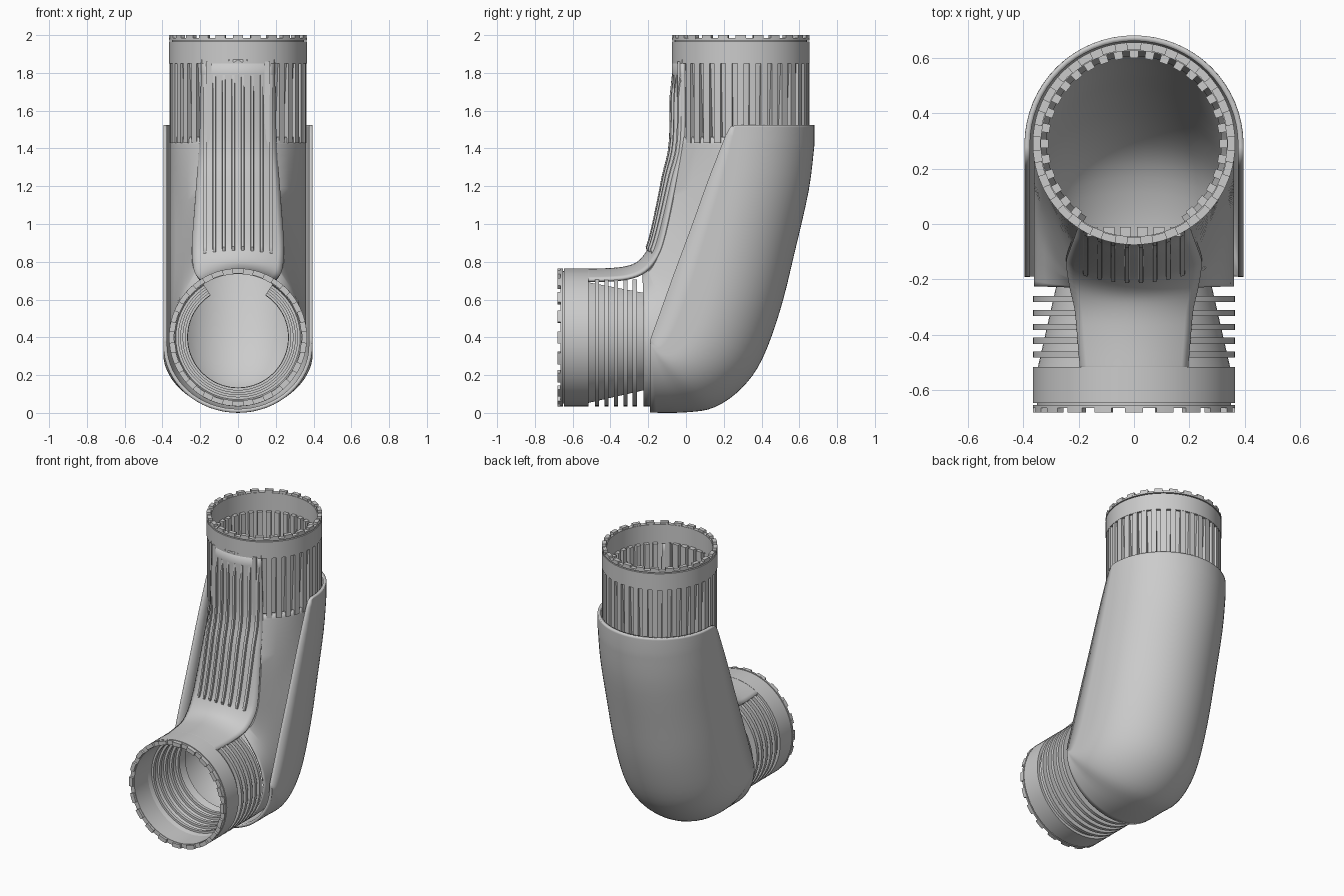
import bpy, bmesh, math
from mathutils import Matrix, Vector

cube = bpy.data.objects.get("Cube")
if cube:
    bpy.data.objects.remove(cube)


def finish(name, bm, thickness=0, matrix=None):
    bmesh.ops.recalc_face_normals(bm, faces=bm.faces)
    mesh = bpy.data.meshes.new(name)
    bm.to_mesh(mesh)
    bm.free()
    ob = bpy.data.objects.new(name, mesh)
    bpy.context.collection.objects.link(ob)
    if matrix:
        ob.matrix_world = matrix
    if thickness:
        mod = ob.modifiers.new("Wall", 'SOLIDIFY')
        mod.thickness = thickness
        mod.offset = 0
    bpy.ops.object.select_all(action='DESELECT')
    ob.select_set(True)
    bpy.context.view_layer.objects.active = ob
    bpy.ops.object.shade_smooth_by_angle(angle=math.radians(35))
    return ob


def loft(bm, rows, closed=False, caps=False, loop=False):
    """Skin rows of points; closed joins each row, loop joins last row to first."""
    vs = [[bm.verts.new(p) for p in row] for row in rows]
    n = len(vs[0])
    for i in range(len(vs) if loop else len(vs) - 1):
        a, b = vs[i], vs[(i + 1) % len(vs)]
        for j in range(n if closed else n - 1):
            k = (j + 1) % n
            bm.faces.new((a[j], a[k], b[k], b[j]))
    if caps:
        bm.faces.new(vs[0])
        bm.faces.new(vs[-1])


def revolve(bm, profile, start=0, end=360, steps=72):
    """Spin a closed (radius, height) profile, angle measured from +y."""
    full = end - start >= 360
    rows = []
    for i in range(steps if full else steps + 1):
        a = math.radians(start + (end - start) * i / steps)
        rows.append([(r * math.sin(a), r * math.cos(a), z) for r, z in profile])
    loft(bm, rows, closed=True, caps=not full, loop=full)


def rect(r0, r1, z0, z1):
    return [(r0, z0), (r1, z0), (r1, z1), (r0, z1)]


def smooth_path(points, per=4):
    """Catmull-Rom resampling of a short control list."""
    pts = [Vector(p) for p in points]
    out = []
    for i in range(len(pts) - 1):
        a, b, c, d = pts[max(i - 1, 0)], pts[i], pts[i + 1], pts[min(i + 2, len(pts) - 1)]
        for s in range(per):
            t = s / per
            out.append(b + (c - a) * t / 2 + (2 * a - 5 * b + 4 * c - d) * t * t / 2
                       + (3 * b - a - 3 * c + d) * t ** 3 / 2)
    return out + [pts[-1]]


R = 0.365
upper = Matrix.Translation((0, 0.29, 0)) @ Matrix.Rotation(math.pi, 4, 'Z')
lower = Matrix.Translation((0, 0, 0.4)) @ Matrix.Rotation(math.pi / 2, 4, 'X')

# Collars with a thin groove and a toothed rim
for name, m, z0, z1, teeth in (("upper", upper, 1.85, 2.0, 24), ("lower", lower, 0.515, 0.68, 20)):
    bm = bmesh.new()
    g = z1 - 0.035
    revolve(bm, [(0.335, z0), (R, z0), (R, g), (0.35, g), (0.35, g + 0.007),
                 (R, g + 0.007), (R, z1 - 0.016), (0.335, z1 - 0.016)])
    finish(name + "_collar", bm, matrix=m)
    bm = bmesh.new()
    pitch = 360 / teeth
    for i in range(teeth):
        revolve(bm, rect(0.338, R, z1 - 0.02, z1), (i - 0.28) * pitch, (i + 0.28) * pitch, 4)
    finish(name + "_rim_teeth", bm, matrix=m)

# Tapered cores behind the cooling slots
for name, m, lo, hi, r_lo in (("upper_core", upper, 1.42, 1.86, 0.315), ("lower_core", lower, 0.2, 0.53, 0.265)):
    bm = bmesh.new()
    revolve(bm, [(r_lo, lo), (r_lo + 0.01, lo), (0.35, hi), (0.34, hi)], 33, 327, 60)
    finish(name, bm, matrix=m)

# Ring fins on the lower tube
bm = bmesh.new()
for i in range(5):
    z = 0.26 + 0.05 * i
    revolve(bm, rect(0.267 + 0.012 * i, R, z, z + 0.022), 33, 327, 60)
finish("lower_ring_fins", bm, matrix=lower)

# Upright fins around the upper tube
bm = bmesh.new()
for i in range(4, 33):
    a = i * 10
    revolve(bm, rect(0.308, R - 0.002, 1.43, 1.86), a - 2.8, a + 2.8, 2)
finish("upper_upright_fins", bm, matrix=upper)

# Inner ribs behind the front panel
bm = bmesh.new()
for i in range(6):
    x = -0.15 + 0.06 * i
    loft(bm, [[(x + dx, y, z) for dx, y in ((-0.02, -0.045), (0.02, -0.045), (0.02, -0.01), (-0.02, -0.01))]
              for z in (1.2, 1.86)], closed=True, caps=True)
finish("inner_front_ribs", bm)

# Elbow body: front y, front z, back y, back z, front half width, cheek bulge
stations = smooth_path([
    (-0.06, 1.46, 0.64, 1.46, 0.2, 0.035),
    (-0.095, 1.25, 0.62, 1.2, 0.215, 0.02),
    (-0.135, 1.05, 0.54, 0.87, 0.23, 0.0),
    (-0.165, 0.92, 0.46, 0.56, 0.24, 0.0),
    (-0.185, 0.86, 0.36, 0.3, 0.24, 0.01),
    (-0.2, 0.82, 0.22, 0.13, 0.235, 0.02),
    (-0.215, 0.79, 0.0, 0.05, 0.22, 0.03),
    (-0.225, 0.76, -0.225, 0.04, 0.2, 0.035)])
rows = []
for fy, fz, by, bz, hw, bulge in [tuple(s) for s in
                                  smooth_path([Vector(p) for p in stations], 1)]:
    front, back = Vector((0, fy, fz)), Vector((0, by, bz))
    d = front - back
    length = d.length
    d.normalize()
    w = 0.355
    half = [(w * math.sin(a), w * (1 - math.cos(a)))
            for a in [math.pi / 2 * i / 12 for i in range(13)]]
    shoulder = length - 0.055
    half += [((w * (1 - t) + hw * t) + bulge * math.sin(math.pi * t), w + (shoulder - w) * t)
             for t in (0.25, 0.5, 0.75, 1)]
    half += [(hw * t, length - 0.055 * t * t) for t in (0.75, 0.5, 0.25, 0)]
    right = [back + d * v + Vector((u, 0, 0)) for u, v in half]
    left = [back + d * v - Vector((u, 0, 0)) for u, v in half[-2:0:-1]]
    rows.append(right + left)
bm = bmesh.new()
loft(bm, rows, closed=True)
finish("elbow_body", bm, 0.012)

# Outer guard around the back and underside: edge y, edge z, back y, back z
guard = smooth_path([
    (0.21, 1.47, 0.67, 1.42), (0.12, 1.24, 0.64, 1.18), (0.03, 0.99, 0.565, 0.85),
    (-0.07, 0.72, 0.49, 0.55), (-0.145, 0.51, 0.395, 0.29), (-0.185, 0.4, 0.29, 0.14),
    (-0.19, 0.375, 0.15, 0.04), (-0.19, 0.37, 0.0, 0.013), (-0.19, 0.37, -0.19, 0.011)])
rows = []
for ey, ez, by, bz in [(0.27, 1.525, 0.67, 1.525), (0.235, 1.515, 0.67, 1.51)] + [tuple(g) for g in guard]:
    edge, back = Vector((0, ey, ez)), Vector((0, by, bz))
    d = edge - back
    length = d.length
    d.normalize()
    w = 0.385
    depth = min(w, length * 0.97)
    half = [(w, length), (w, (length + depth) / 2)]
    half += [(w * math.cos(a), depth * (1 - math.sin(a)))
             for a in [math.pi / 2 * i / 16 for i in range(17)]]
    rows.append([back + d * v + Vector((u, 0, 0)) for u, v in half]
                + [back + d * v - Vector((u, 0, 0)) for u, v in half[-2::-1]])
bm = bmesh.new()
loft(bm, rows)
finish("outer_guard", bm, 0.02)

# Front panel running down over the saddle: y, z, half width
spine = smooth_path([
    (-0.066, 1.87, 0.19), (-0.066, 1.45, 0.2), (-0.105, 1.25, 0.215), (-0.145, 1.05, 0.23),
    (-0.175, 0.92, 0.24), (-0.2, 0.855, 0.24), (-0.25, 0.795, 0.23), (-0.32, 0.767, 0.21),
    (-0.42, 0.757, 0.2), (-0.53, 0.755, 0.19)])
frames = []
for i, p in enumerate(spine):
    t = spine[min(i + 1, len(spine) - 1)] - spine[max(i - 1, 0)]
    inward = Vector((0, -t[1], t[0])).normalized()
    frames.append((Vector((0, p[0], p[1])), inward, p[2]))


def on_panel(frame, x, lift=0):
    p, inward, hw = frame
    return p + inward * (0.055 * (x / hw) ** 2 - lift) + Vector((x, 0, 0))


bm = bmesh.new()
loft(bm, [[on_panel(f, f[2] * k / 8) for k in range(-8, 9)] for f in frames])
finish("front_panel", bm, 0.018)

# Raised ribs on the panel, tapering out at both ends
bm = bmesh.new()
run = [f for f in frames if 0.84 < f[0].z < 1.83]
for i in range(8):
    x = -0.175 + 0.05 * i
    rows = []
    for k, f in enumerate(run):
        top = 0.01 if k in (0, len(run) - 1) else 0.024
        rows.append([on_panel(f, x - 0.01), on_panel(f, x - 0.007, top),
                     on_panel(f, x + 0.007, top), on_panel(f, x + 0.01)])
    loft(bm, rows, closed=True, caps=True)
finish("front_panel_ribs", bm)
